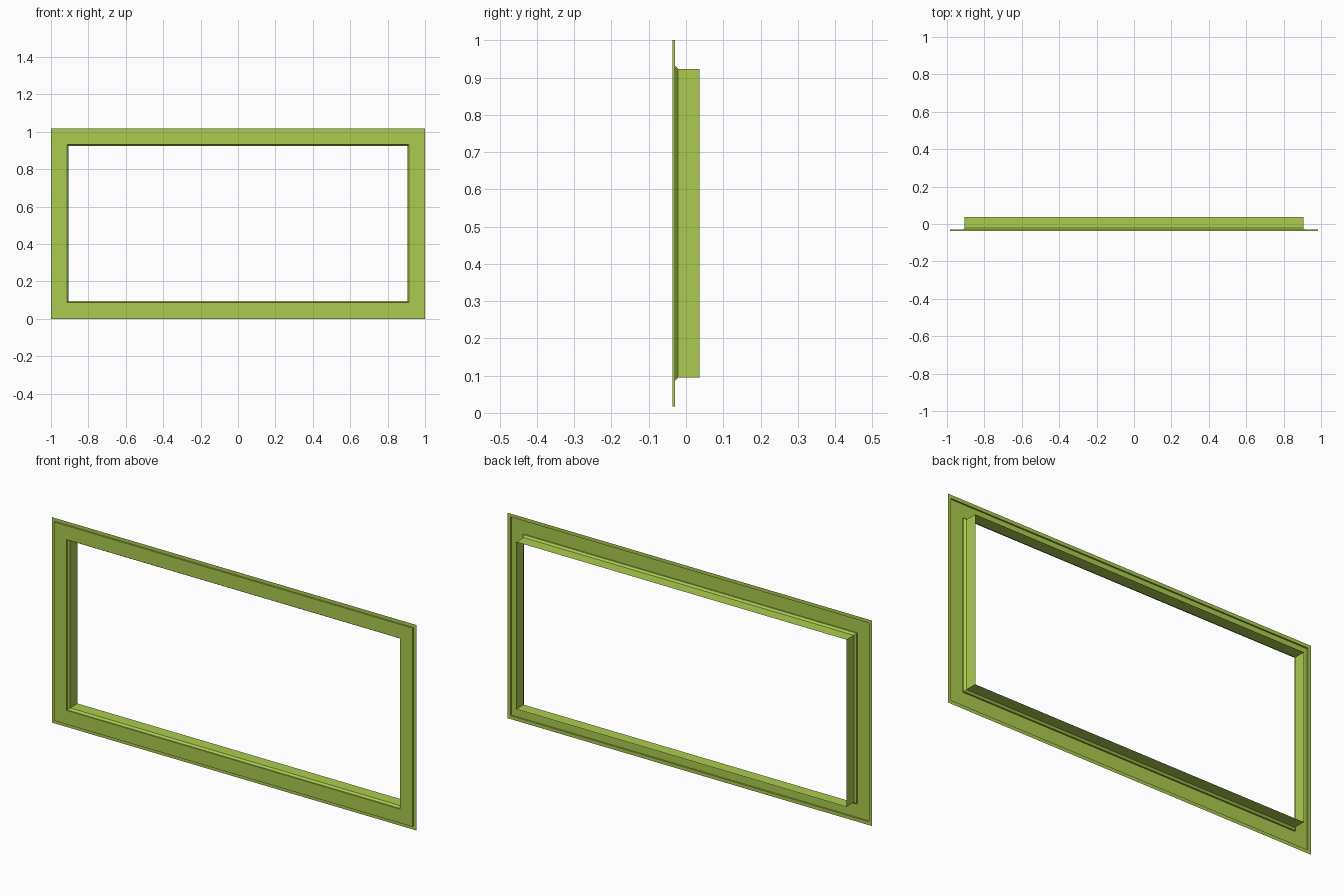
import bpy
import bmesh

if "Cube" in bpy.data.objects:
    bpy.data.objects.remove(bpy.data.objects["Cube"])

# Overall frame size
HALF_W, HALF_H, MID_Z = 1.0, 0.509, 0.509

# Cross-section from outer edge to rear opening: (inset, y)
PROFILE = [
    (0.0, -0.029),     # thin outer lip
    (0.017, -0.029),   # step forward
    (0.017, -0.0365),  # raised front flange
    (0.086, -0.0365),  # return behind the flange
    (0.086, -0.0295),
    (0.095, -0.0215),  # chamfer into the sleeve
    (0.095, 0.0365),   # rear edge of the sleeve
]


def ring(bm, inset, y):
    """Rectangular loop of four corners, counter-clockwise from the front."""
    w, h = HALF_W - inset, HALF_H - inset
    return [bm.verts.new((sx * w, y, MID_Z + sz * h))
            for sx, sz in ((-1, -1), (1, -1), (1, 1), (-1, 1))]


# Sweep the sheet profile around the rectangle with mitred corners
bm = bmesh.new()
rings = [ring(bm, *p) for p in PROFILE]
for outer, inner in zip(rings, rings[1:]):
    for k in range(4):
        n = (k + 1) % 4
        bm.faces.new((outer[k], outer[n], inner[n], inner[k]))

mesh = bpy.data.meshes.new("window_frame")
bm.to_mesh(mesh)
bm.free()
frame = bpy.data.objects.new("window_frame", mesh)
bpy.context.collection.objects.link(frame)

# Yellow-green paint
paint = bpy.data.materials.new("green_paint")
paint.diffuse_color = (0.42, 0.6, 0.08, 1.0)
paint.use_nodes = True
paint.node_tree.nodes["Principled BSDF"].inputs["Base Color"].default_value = paint.diffuse_color
mesh.materials.append(paint)
